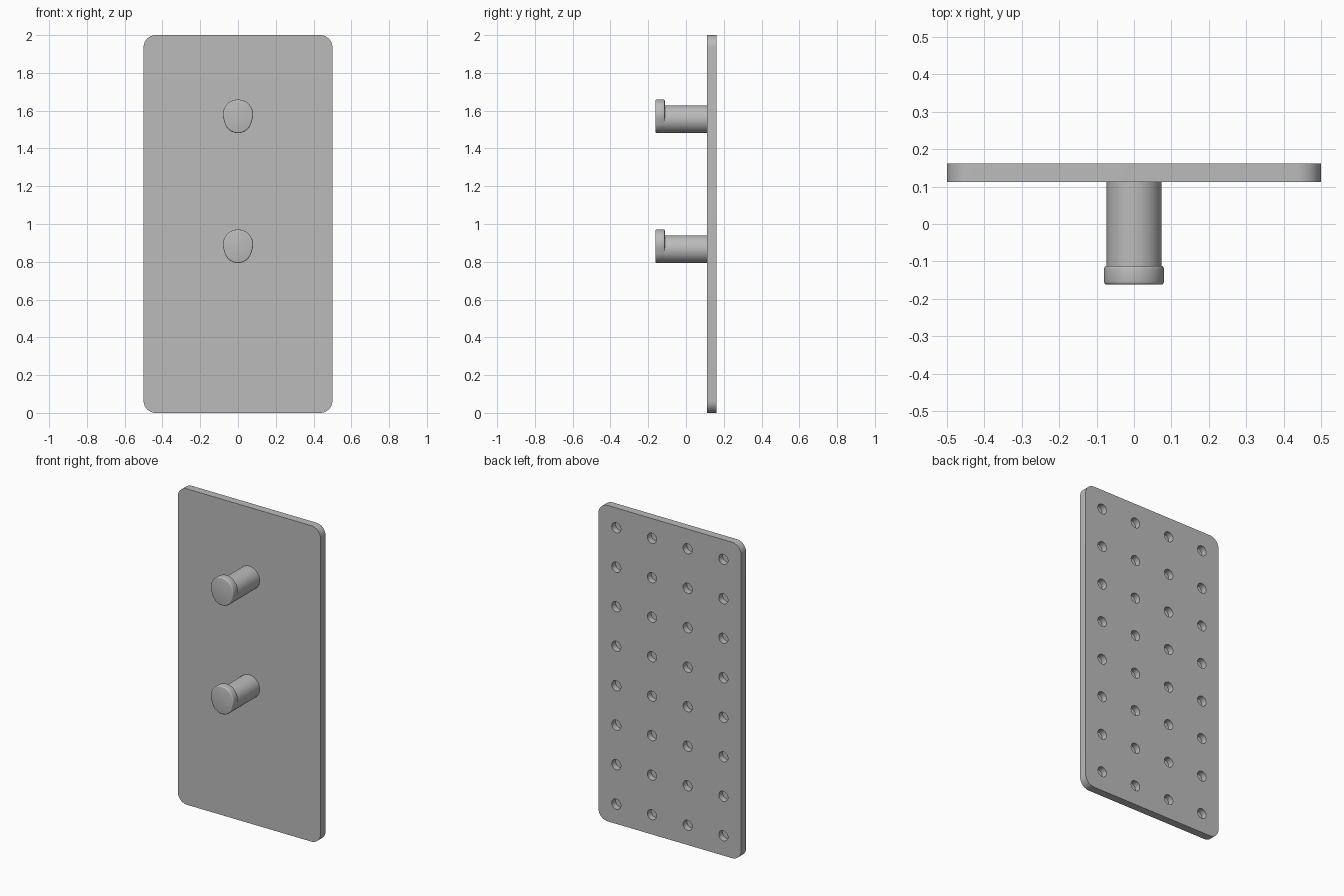
import bpy, bmesh, math
from mathutils import Matrix, Vector

cube = bpy.data.objects.get("Cube")
if cube:
    bpy.data.objects.remove(cube, do_unlink=True)

grey = bpy.data.materials.new("plain grey")
grey.use_nodes = True
grey.diffuse_color = (0.5, 0.5, 0.5, 1)
grey.node_tree.nodes["Principled BSDF"].inputs["Base Color"].default_value = (0.5, 0.5, 0.5, 1)

FRONT, BACK = 0.112, 0.162    # plate faces
TIP, LIP = -0.162, -0.112     # ends of the peg cap


def arc(cx, cz, radius, start, end, steps):
    """Points of an arc in the XZ plane, in degrees."""
    angles = [math.radians(start + (end - start) * i / steps) for i in range(steps + 1)]
    return [(cx + radius * math.cos(a), cz + radius * math.sin(a)) for a in angles]


def finish(name, bm):
    bmesh.ops.recalc_face_normals(bm, faces=bm.faces)
    mesh = bpy.data.meshes.new(name)
    bm.to_mesh(mesh)
    bm.free()
    mesh.materials.append(grey)
    obj = bpy.data.objects.new(name, mesh)
    bpy.context.collection.objects.link(obj)
    return obj


def activate(obj):
    bpy.ops.object.select_all(action="DESELECT")
    obj.select_set(True)
    bpy.context.view_layer.objects.active = obj


def smooth(obj):
    activate(obj)
    bpy.ops.object.shade_smooth_by_angle(angle=math.radians(35))


def extrude_outline(name, points, y0, y1, bevel=0):
    """Extrude an XZ outline along Y, optionally rounding both rims."""
    bm = bmesh.new()
    face = bm.faces.new([bm.verts.new((x, y0, z)) for x, z in points])
    grown = bmesh.ops.extrude_face_region(bm, geom=[face])["geom"]
    moved = [g for g in grown if isinstance(g, bmesh.types.BMVert)]
    bmesh.ops.translate(bm, verts=moved, vec=Vector((0, y1 - y0, 0)))
    if bevel:
        rims = [e for e in bm.edges if abs(e.verts[0].co.y - e.verts[1].co.y) < 1e-6]
        bmesh.ops.bevel(bm, geom=rims, offset=bevel, segments=3, profile=0.5, affect="EDGES")
    return finish(name, bm)


# Backing plate with rounded corners
radius = 0.065
outline = []
for i, (sx, sz) in enumerate([(1, 1), (-1, 1), (-1, -1), (1, -1)]):
    outline += arc(sx * (0.5 - radius), 1 + sz * (1 - radius), radius, 90 * i, 90 * i + 90, 10)
plate = extrude_outline("backing_plate", outline, FRONT, BACK)

# Grid of blind holes in the back
bm = bmesh.new()
turn = Matrix.Rotation(math.pi / 2, 4, "X")
for column in range(4):
    for row in range(8):
        place = Matrix.Translation((-0.375 + column / 4, BACK, 0.125 + row / 4))
        bmesh.ops.create_cone(bm, cap_ends=True, segments=28, radius1=0.032,
                              radius2=0.032, depth=0.076, matrix=place @ turn)
cutter = finish("hole_cutter", bm)
cutter.hide_render = True
cut = plate.modifiers.new("holes", "BOOLEAN")
cut.operation = "DIFFERENCE"
cut.solver = "EXACT"
cut.object = cutter
activate(plate)
bpy.ops.object.modifier_apply(modifier=cut.name)
bpy.data.objects.remove(cutter, do_unlink=True)
smooth(plate)

# Two pegs, each a round shaft with an upward lip at its tip
for label, z in (("lower", 0.867), ("upper", 1.555)):
    shaft = arc(0, z, 0.0732, 0, 360, 64)[:-1]
    smooth(extrude_outline(label + "_peg_shaft", shaft, LIP - 0.03, FRONT + 0.004))
    cap = arc(0, z + 0.024, 0.08, -15.7, 195.7, 44)
    cap += arc(0, z, 0.0735, 195.7, 344.3, 32)[1:-1]
    smooth(extrude_outline(label + "_peg_cap", cap, TIP, LIP, 0.007))
